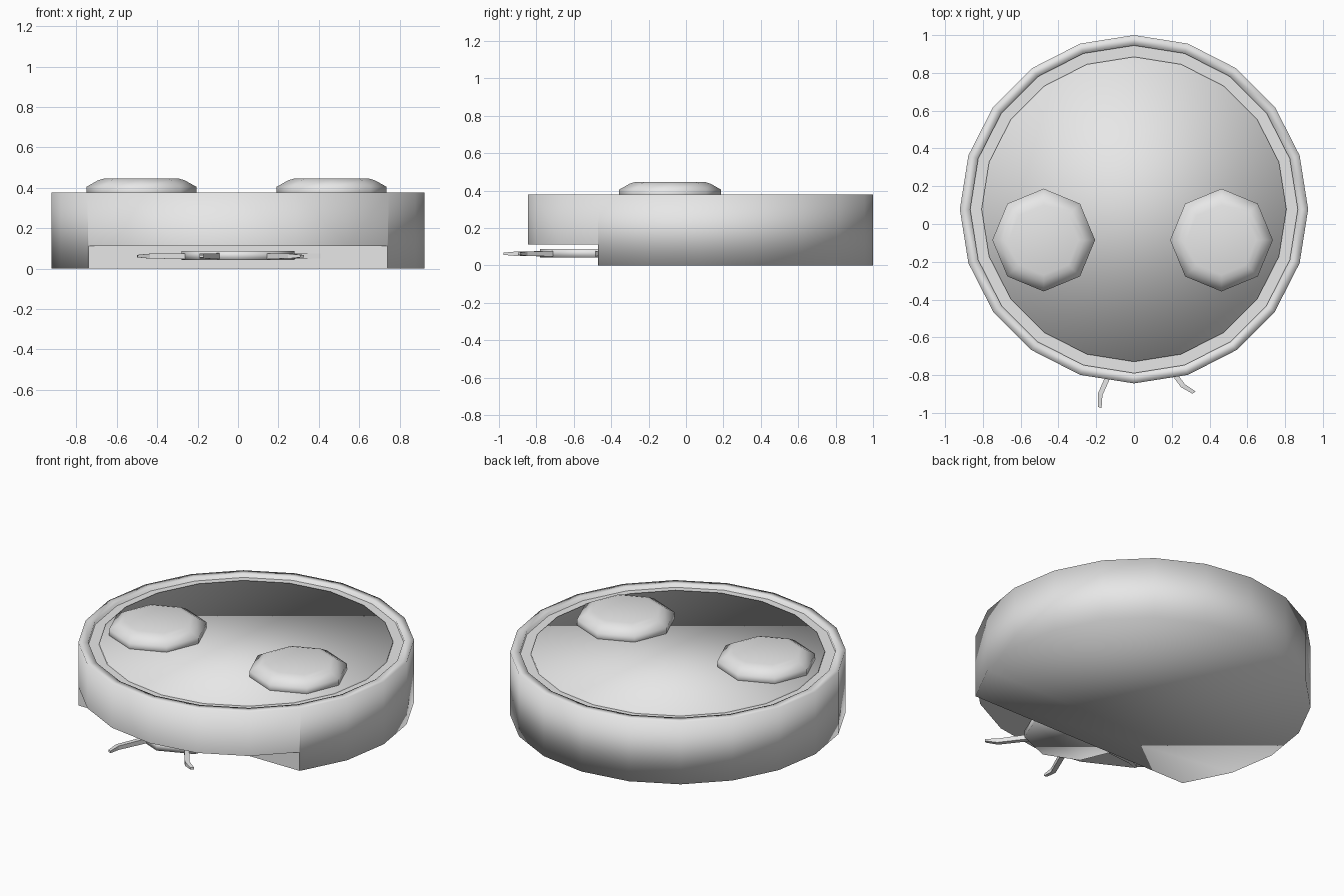
import bpy, bmesh
from math import sin, cos, pi, radians

cube = bpy.data.objects.get("Cube")
if cube:
    bpy.data.objects.remove(cube, do_unlink=True)

grey = bpy.data.materials.new("light_grey")
grey.use_nodes = True
grey.diffuse_color = (0.8, 0.8, 0.8, 1)
grey.node_tree.nodes["Principled BSDF"].inputs["Base Color"].default_value = (0.8, 0.8, 0.8, 1)


def rings_object(name, rings, smooth=True):
    """Skin a stack of equal vertex rings and cap both ends."""
    bm = bmesh.new()
    loops = [[bm.verts.new(p) for p in ring] for ring in rings]
    n = len(loops[0])
    for a, b in zip(loops, loops[1:]):
        for i in range(n):
            j = (i + 1) % n
            bm.faces.new((a[i], a[j], b[j], b[i]))
    bm.faces.new(loops[0][::-1])
    bm.faces.new(loops[-1])
    bmesh.ops.recalc_face_normals(bm, faces=bm.faces)
    for f in bm.faces:
        f.smooth = smooth
    mesh = bpy.data.meshes.new(name)
    bm.to_mesh(mesh)
    bm.free()
    mesh.materials.append(grey)
    obj = bpy.data.objects.new(name, mesh)
    bpy.context.collection.objects.link(obj)
    return obj


def lathe(name, profile, sides, x=0, y=0, smooth=True):
    angles = [2 * pi * i / sides for i in range(sides)]
    return rings_object(name, [[(x + r * cos(a), y + r * sin(a), z) for a in angles]
                               for r, z in profile], smooth)


# Body shell with raised rim
BODY_Y = 0.078
body = lathe("body_shell", [(0.922, 0), (0.922, 0.378), (0.867, 0.378), (0.867, 0.345)],
             20, y=BODY_Y)

# Undercut along the front of the body
cutter = rings_object("front_undercut", [[(x, y, z) for x, y in
                      ((-1.2, -1.2), (1.2, -1.2), (1.2, -0.47), (-1.2, -0.47))]
                      for z in (-0.2, 0.112)], smooth=False)
cutter.hide_render = True
cut = body.modifiers.new("undercut", 'BOOLEAN')
cut.operation = 'DIFFERENCE'
cut.object = cutter
bpy.context.view_layer.objects.active = body
bpy.ops.object.modifier_apply(modifier=cut.name)
bpy.data.objects.remove(cutter, do_unlink=True)

# Flat groove and the deck inside the rim
lathe("groove_floor", [(0.868, 0.34), (0.868, 0.36)], 20, y=BODY_Y, smooth=False)
lathe("top_deck", [(0.807, 0.335), (0.807, 0.37)], 20, y=BODY_Y)

# Two knobs on the deck
for side, x in (("right", -0.478), ("left", 0.463)):
    lathe(side + "_knob", [(0.272, 0.35), (0.272, 0.405), (0.215, 0.437), (0.185, 0.446)],
          8, x, -0.085)

# Spinning brush below the front edge
HUB_Y = -0.5
lathe("brush_hub", [(0.28, 0.043), (0.28, 0.087)], 8, y=HUB_Y)


def brush_arm(name, angle):
    rings = []
    # radius, extra angle, half width, half height
    for r, turn, w, h in ((0.2, 0, 0.014, 0.015), (0.44, 0, 0.013, 0.012),
                          (0.505, 3, 0.01, 0.006)):
        a = radians(angle + turn)
        cx, cy = r * cos(a), HUB_Y + r * sin(a)
        rings.append([(cx - sin(a) * s * w, cy + cos(a) * s * w, 0.062 + t * h)
                      for s, t in ((-1, -1), (1, -1), (1, 1), (-1, 1))])
    rings_object(name, rings, smooth=False)


for i in range(4):
    brush_arm(f"brush_arm_{i + 1}", -174 + 60 * i)
